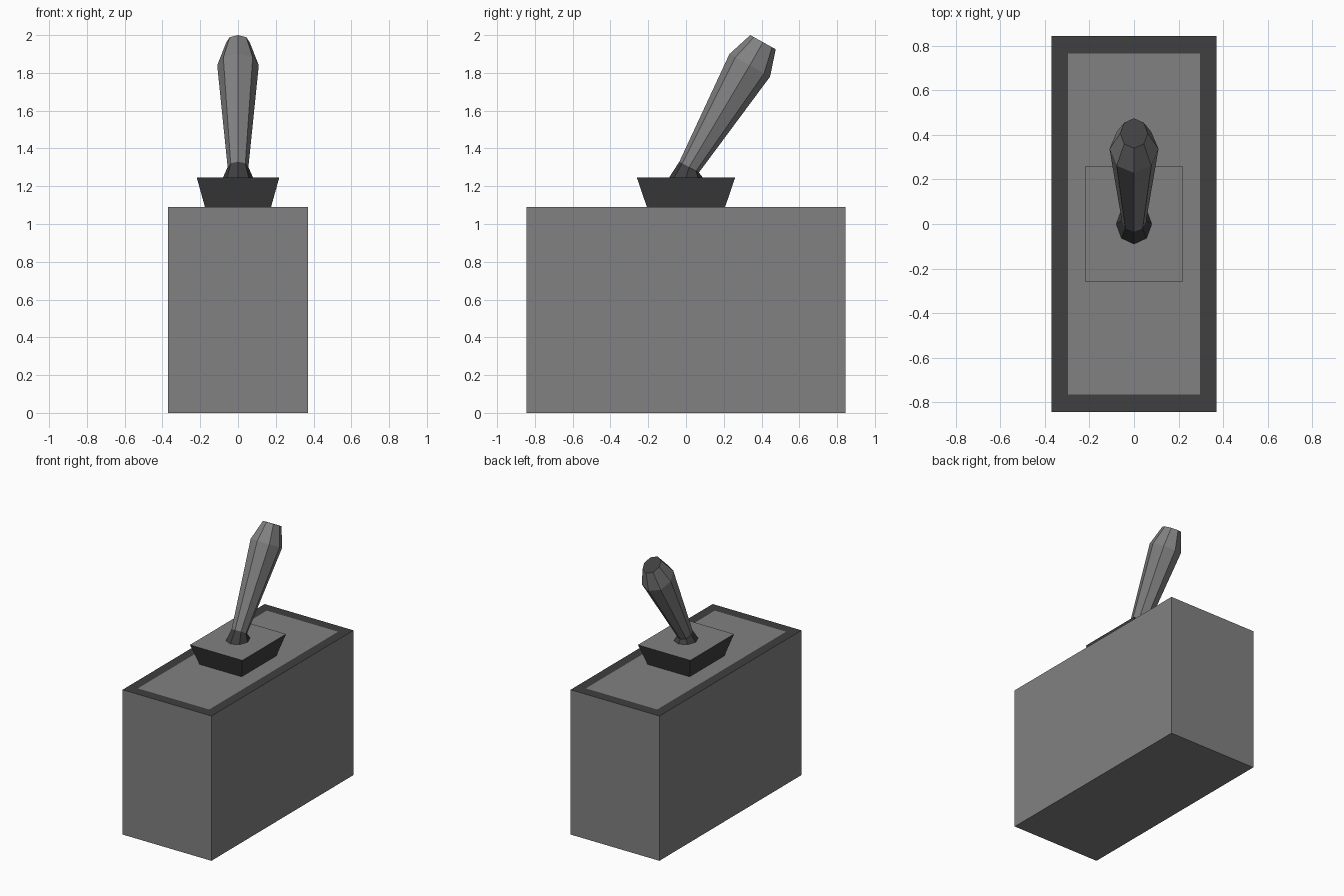
import bpy, bmesh
from math import cos, sin, tau

if "Cube" in bpy.data.objects:
    bpy.data.objects.remove(bpy.data.objects["Cube"])


def grey(name, v):
    m = bpy.data.materials.new(name)
    m.diffuse_color = (v, v, v, 1)
    m.use_nodes = True
    m.node_tree.nodes["Principled BSDF"].inputs["Base Color"].default_value = m.diffuse_color
    return m


MATS = [grey("mid_grey", 0.22), grey("dark_grey", 0.05)]


def rect(x, y, z):
    return [(-x, -y, z), (x, -y, z), (x, y, z), (-x, y, z)]


def tilted_octagon(rx, low, high):
    """Eight-sided ring whose y-z diameter runs from low to high."""
    cy, cz = (low[0] + high[0]) / 2, (low[1] + high[1]) / 2
    sy, sz = (high[0] - low[0]) / 2, (high[1] - low[1]) / 2
    return [(rx * cos(i * tau / 8), cy + sy * sin(i * tau / 8), cz + sz * sin(i * tau / 8))
            for i in range(8)]


def loft(name, rings, dark_bands=(), dark_cap=False):
    """Join rings of equal point count, close both ends, darken chosen bands."""
    bm = bmesh.new()
    loops = [[bm.verts.new(p) for p in r] for r in rings]
    n = len(rings[0])
    for k, (a, b) in enumerate(zip(loops, loops[1:])):
        for i in range(n):
            j = (i + 1) % n
            f = bm.faces.new((a[i], a[j], b[j], b[i]))
            f.material_index = int(k in dark_bands)
    bm.faces.new(loops[0][::-1])
    bm.faces.new(loops[-1]).material_index = int(dark_cap)
    me = bpy.data.meshes.new(name)
    bm.to_mesh(me)
    bm.free()
    for m in MATS:
        me.materials.append(m)
    ob = bpy.data.objects.new(name, me)
    bpy.context.collection.objects.link(ob)
    return ob


# Box with a flush dark panel around a light centre on its top
loft("box_body", [rect(0.37, 0.845, 0), rect(0.37, 0.845, 1.09),
                  rect(0.297, 0.767, 1.09), rect(0.245, 0.29, 1.09)], dark_bands={1})

# Flared collar with dark sides
loft("collar", [rect(0.175, 0.207, 1.09), rect(0.218, 0.26, 1.245)], dark_bands={0})

# Tilted lever: dark foot, tapered grip, dark end
loft("lever", [tilted_octagon(0.08, (-0.09, 1.245), (0.09, 1.245)),
               tilted_octagon(0.055, (-0.035, 1.33), (0.068, 1.272)),
               tilted_octagon(0.11, (0.23, 1.90), (0.445, 1.78)),
               tilted_octagon(0.062, (0.34, 2.0), (0.475, 1.925))],
     dark_bands={0}, dark_cap=True)
